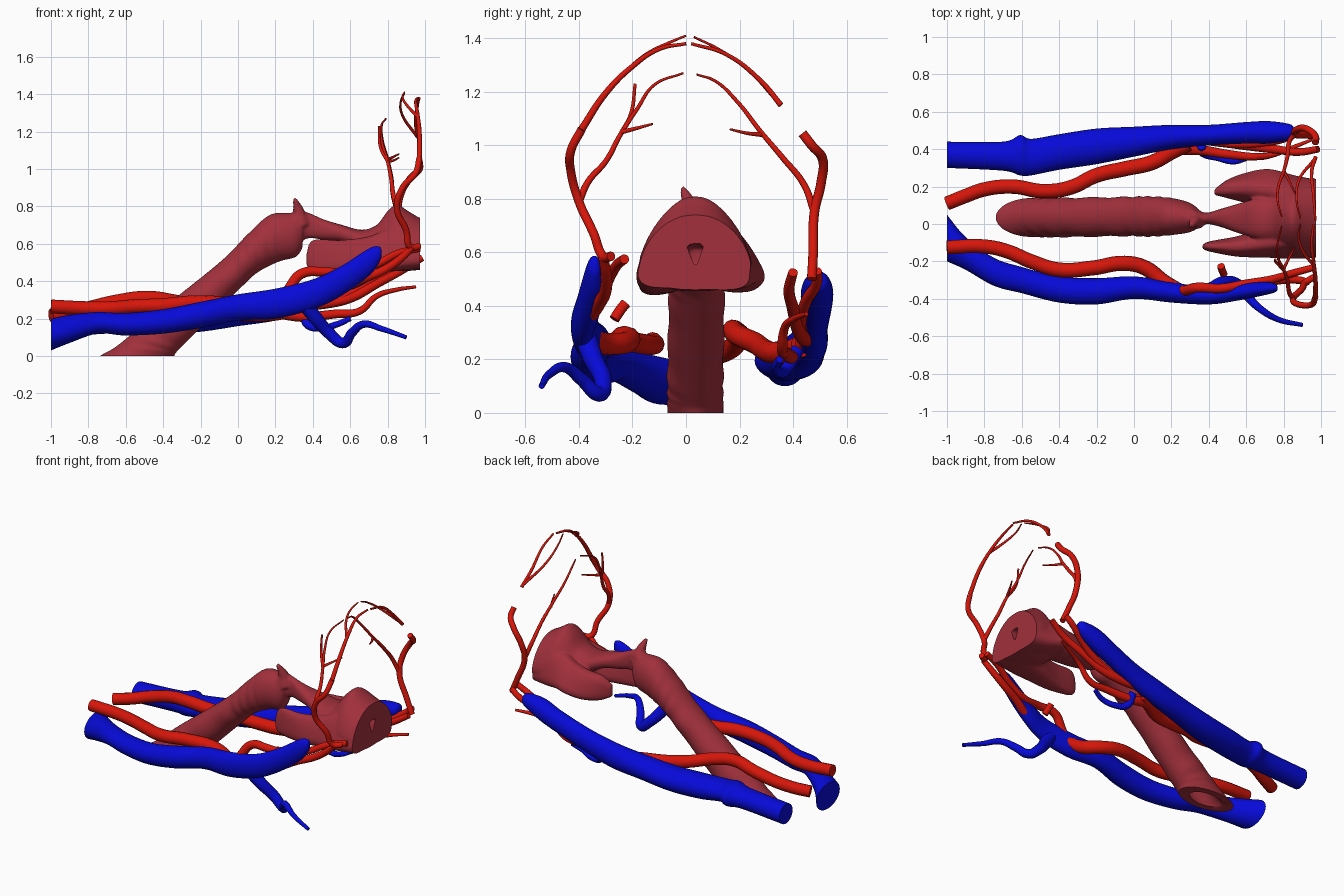
import bpy, bmesh, math


def material(name, rgb):
    m = bpy.data.materials.new(name)
    m.diffuse_color = (*rgb, 1)
    return m


RED = material("artery_red", (0.68, 0.008, 0.003))
BLUE = material("vein_blue", (0.002, 0.003, 0.68))
FLESH = material("airway_flesh", (0.36, 0.03, 0.045))


def activate(obj):
    bpy.ops.object.select_all(action='DESELECT')
    obj.select_set(True)
    bpy.context.view_layer.objects.active = obj


def smooth(obj, angle=50):
    activate(obj)
    bpy.ops.object.shade_smooth_by_angle(angle=math.radians(angle))


def spline(rows, n):
    """Catmull-Rom through tuples of numbers."""
    out = []
    for i in range(len(rows) - 1):
        a, b, c, d = (rows[max(0, min(len(rows) - 1, i + k))] for k in (-1, 0, 1, 2))
        for j in range(n):
            t = j / n
            out.append([0.5 * (2*q + (r-p)*t + (2*p-5*q+4*r-s)*t*t + (3*q-p-3*r+s)*t**3)
                        for p, q, r, s in zip(a, b, c, d)])
    return out + [list(rows[-1])]


def loft(name, rings, mat, sides=32, power=1):
    """Each ring: upper x,z, lower x,z, centre y, half width, top taper."""
    bm = bmesh.new()
    loops = []
    for xu, zu, xl, zl, cy, w, taper in rings:
        loop = []
        for k in range(sides):
            t = 2 * math.pi * k / sides
            s, c = (math.copysign(abs(v)**power, v) for v in (math.sin(t), math.cos(t)))
            loop.append(bm.verts.new(((xu+xl)/2 + s*(xu-xl)/2, cy + w*c*(1 - taper*s),
                                      (zu+zl)/2 + s*(zu-zl)/2)))
        loops.append(loop)
    for a, b in zip(loops, loops[1:]):
        for k in range(sides):
            j = (k + 1) % sides
            bm.faces.new((a[k], a[j], b[j], b[k]))
    bm.faces.new(loops[0])
    bm.faces.new(loops[-1])
    bmesh.ops.recalc_face_normals(bm, faces=bm.faces)
    me = bpy.data.meshes.new(name)
    bm.to_mesh(me)
    bm.free()
    me.materials.append(mat)
    obj = bpy.data.objects.new(name, me)
    bpy.context.collection.objects.link(obj)
    smooth(obj)
    return obj


def slices(rows, n=6):
    """Rows of x, z top, z bottom, y min, y max, taper."""
    return spline([(x, zt, x, zb, (y0+y1)/2, (y1-y0)/2, tp)
                   for x, zt, zb, y0, y1, tp in rows], n)


def tube(name, pts, r0, r1, mat):
    """Smooth tapering vessel through points."""
    cu = bpy.data.curves.new(name, 'CURVE')
    cu.dimensions = '3D'
    cu.bevel_depth = 1
    cu.bevel_resolution = 4
    cu.resolution_u = 8
    cu.use_fill_caps = True
    sp = cu.splines.new('BEZIER')
    sp.bezier_points.add(len(pts) - 1)
    for i, (bp, p) in enumerate(zip(sp.bezier_points, pts)):
        bp.co = p
        bp.handle_left_type = bp.handle_right_type = 'AUTO'
        bp.radius = r0 + (r1 - r0) * i / (len(pts) - 1)
    cu.materials.append(mat)
    obj = bpy.data.objects.new(name, cu)
    bpy.context.collection.objects.link(obj)
    activate(obj)
    bpy.ops.object.convert(target='MESH')
    obj = bpy.context.object
    smooth(obj)
    return obj


# Windpipe: hollow sloping tube with faint rings (starts below the base, cut later)
outer = spline([(-.78, -.04, -.37, -.04, .035, .105, 0), (-.74, 0, -.34, 0, .035, .105, 0),
                (-.64, .06, -.33, .02, .035, .105, 0),
                (-.45, .22, -.27, .08, .035, .105, 0), (-.10, .50, .02, .37, .04, .105, 0),
                (.05, .65, .11, .45, .04, .108, 0), (.17, .755, .22, .505, .04, .10, 0),
                (.28, .765, .31, .53, .035, .08, 0), (.345, .76, .345, .58, .03, .05, 0)], 10)
for i, r in enumerate(outer[18:60]):
    r[5] *= 1 + 0.03 * math.sin(i * 1.25)
inner = []
for xu, zu, xl, zl, cy, w, tp in outer[:66]:
    cx, cz = (xu + xl) / 2, (zu + zl) / 2
    inner.append([cx + .6*(xu-cx), zu, cx + .6*(xl-cx), zl, cy, .6*w, 0])
    inner[-1][1], inner[-1][3] = cz + .6*(zu-cz), cz + .6*(zl-cz)
windpipe = loft("airway", outer[::-1] + inner, FLESH)

# Throat: narrow neck flaring to a dome with a flat open front
throat_out = slices([(.31, .78, .60, -.03, .09, 0), (.38, .765, .63, 0, .06, 0),
                     (.46, .73, .62, -.015, .08, 0), (.56, .70, .605, -.05, .11, 0),
                     (.66, .675, .55, -.08, .14, 0), (.74, .70, .48, -.11, .17, .2),
                     (.80, .775, .46, -.13, .20, .35), (.85, .81, .455, -.15, .22, .4),
                     (.91, .775, .455, -.16, .23, .35), (.97, .74, .46, -.16, .23, .3),
                     (1.0, .735, .46, -.16, .23, .3)])
throat_in = slices([(1.0, .635, .51, -.035, .14, 0), (.88, .63, .52, -.03, .13, 0),
                    (.74, .62, .54, 0, .08, 0)])
throat = loft("throat", throat_out + throat_in, FLESH, 40, .85)

# Side lobes: skirts spreading downward from the throat
lobe_a = loft("front_lobe", slices([(.365, .54, .49, -.13, -.115, 0), (.40, .62, .45, -.145, -.095, .2),
                                    (.55, .62, .44, -.17, -.07, .3), (.70, .64, .445, -.17, -.03, .4),
                                    (.80, .68, .45, -.17, -.01, .5), (.90, .69, .46, -.17, .02, .45),
                                    (1.0, .68, .47, -.165, .02, .4)]), FLESH, 32, .7)
lobe_b = loft("back_lobe", slices([(.43, .57, .49, .155, .185, 0), (.50, .62, .46, .14, .235, .2),
                                   (.60, .63, .45, .12, .265, .4), (.70, .65, .465, .09, .275, .55),
                                   (.77, .68, .475, .07, .265, .55), (.87, .69, .46, .06, .245, .4),
                                   (1.0, .66, .46, .04, .225, .3)]), FLESH, 32, .7)

# Crest above the voice box
crest = tube("crest", [(.335, .025, .70), (.325, .015, .77), (.302, -.015, .845)], .055, .01, FLESH)

# Fuse the airway into one smooth body, then cut its flat open ends
bpy.ops.object.select_all(action='DESELECT')
for o in (windpipe, throat, lobe_a, lobe_b, crest):
    o.select_set(True)
bpy.context.view_layer.objects.active = windpipe
bpy.ops.object.join()
rm = windpipe.modifiers.new("fuse", 'REMESH')
rm.mode = 'VOXEL'
rm.voxel_size = 0.009
windpipe.modifiers.new("soften", 'SMOOTH').iterations = 3
for m in ("fuse", "soften"):
    bpy.ops.object.modifier_apply(modifier=m)
bm = bmesh.new()
bm.from_mesh(windpipe.data)
for co, no in (((0, 0, 0), (0, 0, -1)), ((.972, 0, 0), (1, 0, 0))):
    bmesh.ops.bisect_plane(bm, geom=bm.verts[:] + bm.edges[:] + bm.faces[:], plane_co=co,
                           plane_no=no, clear_outer=True)
    rim = [e for e in bm.edges if e.is_boundary]
    bmesh.ops.triangle_fill(bm, edges=rim, use_beauty=True, normal=no)
bmesh.ops.recalc_face_normals(bm, faces=bm.faces)
bm.to_mesh(windpipe.data)
bm.free()
smooth(windpipe)

# Large neck veins
loft("front_neck_vein", slices([(-1, .20, .03, -.20, .05, 0), (-.9, .22, .07, -.245, -.07, 0),
                                (-.75, .235, .12, -.33, -.18, 0), (-.6, .23, .11, -.37, -.23, 0),
                                (-.4, .25, .12, -.42, -.28, 0), (-.2, .29, .15, -.43, -.29, 0),
                                (0, .33, .19, -.40, -.28, 0), (.2, .36, .20, -.42, -.31, 0),
                                (.4, .41, .25, -.43, -.34, 0), (.55, .48, .32, -.41, -.32, 0),
                                (.7, .575, .43, -.38, -.31, 0), (.755, .585, .50, -.365, -.32, 0),
                                (.768, .565, .535, -.35, -.335, 0)]), BLUE)
loft("back_neck_vein", slices([(-1, .23, .10, .30, .44, 0), (-.7, .25, .12, .285, .44, 0),
                               (-.61, .27, .12, .26, .475, 0), (-.55, .26, .13, .26, .455, 0),
                               (-.4, .27, .12, .29, .48, 0), (-.2, .28, .13, .32, .51, 0),
                               (0, .31, .16, .36, .52, 0), (.2, .35, .19, .40, .53, 0),
                               (.4, .40, .25, .42, .53, 0), (.6, .47, .33, .43, .545, 0),
                               (.72, .52, .38, .43, .55, 0), (.83, .53, .44, .45, .535, 0),
                               (.855, .51, .47, .475, .515, 0)]), BLUE)

# Side veins
tube("front_side_vein", [(.34, -.38, .30), (.41, -.35, .21), (.49, -.31, .12), (.56, -.325, .07),
                         (.61, -.39, .125), (.67, -.45, .17), (.77, -.51, .145), (.9, -.54, .10)],
     .042, .011, BLUE)
tube("back_side_vein", [(.36, .42, .24), (.37, .38, .17), (.45, .355, .15), (.53, .335, .17),
                        (.60, .35, .20)], .025, .014, BLUE)

# Main neck arteries
tube("front_neck_artery", [(-1, -.125, .265), (-.8, -.12, .255), (-.68, -.145, .255), (-.55, -.20, .265),
                           (-.4, -.245, .27), (-.22, -.235, .285), (-.05, -.21, .275),
                           (.06, -.235, .26), (.16, -.31, .26), (.26, -.37, .29)], .037, .042, RED)
tube("back_neck_artery", [(-1, .11, .215), (-.9, .15, .23), (-.8, .185, .255), (-.65, .20, .29),
                          (-.48, .175, .31), (-.34, .195, .29), (-.2, .26, .26), (-.05, .295, .235),
                          (.1, .33, .225), (.2, .385, .23), (.29, .43, .25)], .037, .042, RED)

# Branches running forward
tube("front_upper_branch", [(.24, -.36, .29), (.28, -.355, .37), (.34, -.34, .44), (.46, -.345, .45),
                            (.6, -.32, .44), (.74, -.295, .49), (.86, -.26, .55), (.97, -.23, .575)],
     .03, .018, RED)
tube("front_middle_branch", [(.24, -.37, .28), (.4, -.39, .32), (.55, -.36, .36), (.66, -.325, .41),
                             (.78, -.30, .46), (.88, -.30, .53), (.93, -.31, .58)], .032, .018, RED)
tube("loose_segment", [(.465, -.225, .41), (.47, -.245, .385), (.48, -.268, .35)], .02, .02, RED)
tube("back_lower_branch", [(.22, .40, .23), (.35, .395, .21), (.52, .37, .225), (.65, .36, .24),
                           (.74, .37, .32), (.85, .41, .355), (.95, .45, .37)], .031, .008, RED)
tube("back_middle_branch", [(.24, .41, .24), (.32, .45, .27), (.46, .44, .28), (.6, .42, .31),
                            (.75, .40, .39), (.88, .385, .46), (.985, .40, .525)], .033, .018, RED)
tube("back_upper_branch", [(.5, .43, .29), (.65, .43, .35), (.78, .45, .42), (.9, .49, .49),
                           (.95, .49, .53)], .024, .018, RED)

# Temple arteries
tube("front_temple_artery", [(.97, -.28, .585), (.92, -.31, .585), (.90, -.345, .67), (.85, -.40, .79),
                             (.88, -.43, .90), (.95, -.43, .98), (.97, -.39, 1.06)], .018, .016, RED)
tube("back_temple_artery", [(.96, .47, .50), (.92, .475, .59), (.86, .48, .75), (.87, .505, .86),
                            (.92, .51, .95), (.97, .47, 1.0), (.97, .435, 1.045)], .018, .018, RED)

# Fine scalp arches on both sides
fine = {
    "front_outer_arch": ([(.97, -.39, 1.06), (.97, -.30, 1.195), (.96, -.20, 1.295), (.95, -.1, 1.36),
                          (.96, 0, 1.38)], .014, .006),
    "front_crown_arch": ([(.96, -.22, 1.28), (.90, -.14, 1.345), (.88, -.06, 1.385), (.89, 0, 1.41)],
                         .009, .004),
    "front_inner_arch": ([(.85, -.40, .79), (.83, -.365, .865), (.82, -.30, .94), (.80, -.245, 1.04),
                          (.77, -.18, 1.14), (.765, -.12, 1.225), (.79, -.01, 1.27)], .014, .004),
    "front_long_twig": ([(.80, -.245, 1.04), (.76, -.205, 1.12), (.755, -.19, 1.23)], .009, .006),
    "front_short_twig": ([(.80, -.24, 1.05), (.83, -.18, 1.065), (.86, -.125, 1.08)], .009, .004),
    "back_outer_arch": ([(.97, .355, 1.15), (.95, .28, 1.24), (.96, .15, 1.34), (.97, .02, 1.38)],
                        .011, .006),
    "back_crown_arch": ([(.96, .34, 1.17), (.88, .23, 1.285), (.87, .12, 1.36), (.89, .03, 1.405)],
                        .009, .004),
    "back_inner_arch": ([(.86, .48, .75), (.83, .44, .855), (.82, .36, .955), (.80, .28, 1.05),
                         (.77, .19, 1.165), (.77, .11, 1.24), (.79, .04, 1.265)], .014, .004),
    "back_twig": ([(.80, .285, 1.04), (.83, .23, 1.045), (.86, .165, 1.06)], .009, .004),
}
for name, (pts, r0, r1) in fine.items():
    tube(name, pts, r0, r1, RED)
